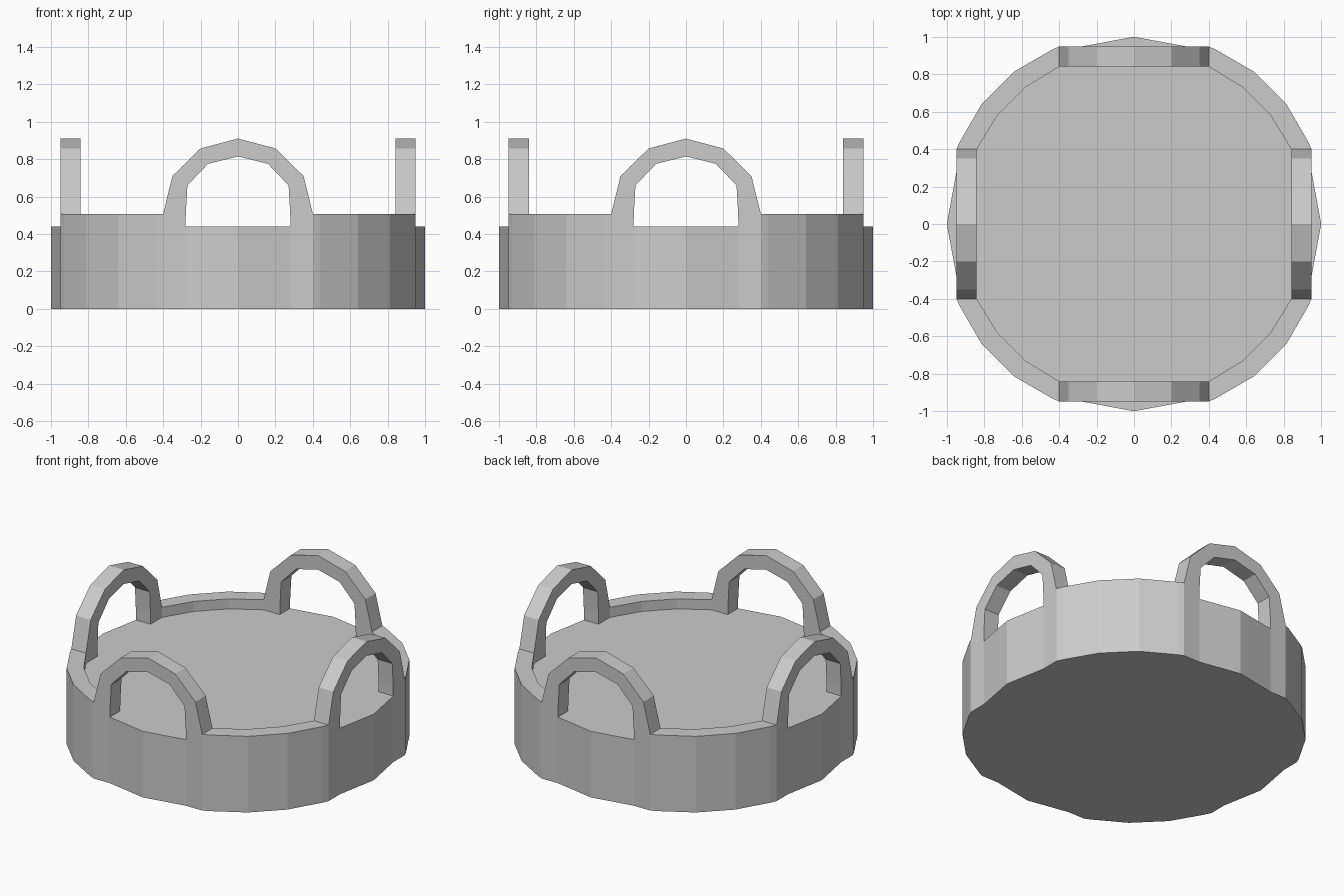
import bpy, bmesh

if "Cube" in bpy.data.objects:
    bpy.data.objects.remove(bpy.data.objects["Cube"])

FLOOR, RIM = 0.44, 0.507
OUT, INN = 0.948, 0.84          # outer and inner depth of the handles

bm = bmesh.new()

def turn(p, k):
    """Rotate a point by k quarter turns about z."""
    x, y = p[0], p[1]
    for _ in range(k):
        x, y = y, -x
    return (x, y, *p[2:])

def face(points, k=0):
    bm.faces.new([bm.verts.new(turn(p, k)) for p in points])

def wall(path, z0, z1, k=0):
    for a, b in zip(path, path[1:]):
        face([(*a, z0), (*b, z0), (*b, z1), (*a, z1)], k)

# Plan of one quarter: slot in front of a handle, then the raised rim
rim_out = [(0.4, OUT), (0.44, 0.93), (0.642, 0.813),
           (0.813, 0.642), (0.93, 0.44), (OUT, 0.4)]
rim_in = [(0.4, INN), (0.58, 0.73), (0.73, 0.58), (INN, 0.4)]
outline = [(0, 1), (0.28, OUT)] + rim_out + [(OUT, 0.28)]
floor = [(0, 1), (0.28, OUT), (0.28, INN)] + rim_in + [(INN, 0.28), (OUT, 0.28)]

# Handle arch, as matching outer and inner profiles (x, z)
arch_out = [(0.4, FLOOR), (0.4, RIM), (0.35, 0.71), (0.2, 0.857), (0, 0.91)]
arch_in = [(0.28, FLOOR), (0.279, RIM), (0.27, 0.66), (0.16, 0.775), (0, 0.815)]
arch_out += [(-x, z) for x, z in arch_out[-2::-1]]
arch_in += [(-x, z) for x, z in arch_in[-2::-1]]

# Base: underside, floor and outer wall
full = [turn(p, k) for k in range(4) for p in outline]
face([(*p, 0) for p in full])
face([(*turn(p, k), FLOOR) for k in range(4) for p in floor])
wall(full + full[:1], 0, FLOOR)

for k in range(4):
    # Raised rim between two handles
    wall(rim_out, FLOOR, RIM, k)
    wall(rim_in, FLOOR, RIM, k)
    face([(*p, RIM) for p in rim_out + rim_in[::-1]], k)
    # Arched handle
    last = len(arch_out) - 2
    for i in range(last + 1):
        o, p = arch_out[i], arch_out[i + 1]
        a, b = arch_in[i], arch_in[i + 1]
        for y in (OUT, INN):
            face([(q[0], y, q[1]) for q in (o, p, b, a)], k)
        strips = [(a, b)] if i in (0, last) else [(a, b), (o, p)]
        for s, t in strips:
            face([(s[0], OUT, s[1]), (t[0], OUT, t[1]),
                  (t[0], INN, t[1]), (s[0], INN, s[1])], k)

# Weld everything into one closed flat-shaded body
bmesh.ops.remove_doubles(bm, verts=bm.verts[:], dist=1e-4)
bmesh.ops.recalc_face_normals(bm, faces=bm.faces[:])
mesh = bpy.data.meshes.new("round_tray_with_handles")
bm.to_mesh(mesh)
bm.free()
tray = bpy.data.objects.new("round_tray_with_handles", mesh)
bpy.context.collection.objects.link(tray)
